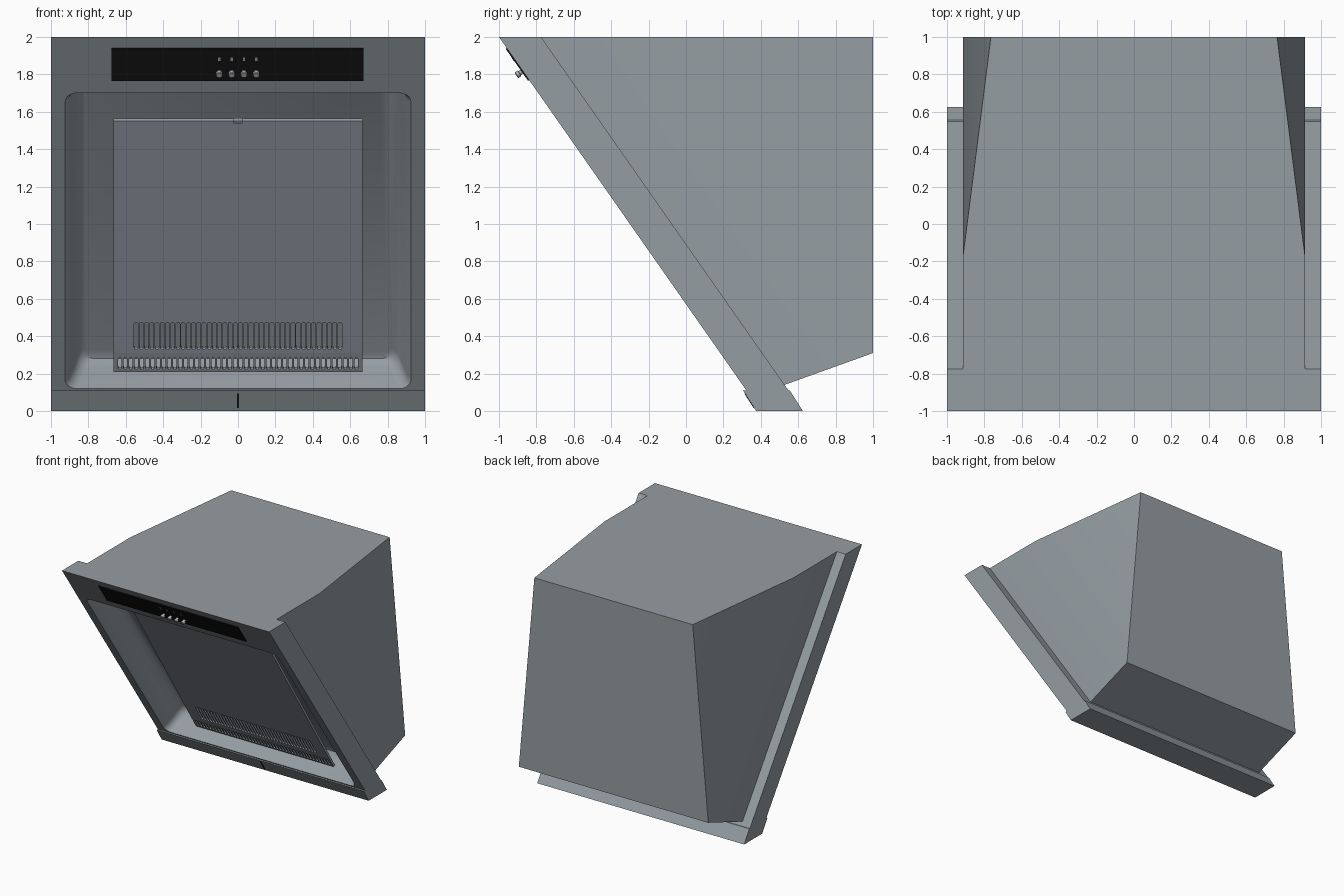
import bpy, bmesh, math
from mathutils import Vector

if "Cube" in bpy.data.objects:
    bpy.data.objects.remove(bpy.data.objects["Cube"])

TILT = math.radians(35)
SN, CS = math.sin(TILT), math.cos(TILT)


def P(x, s, d):
    """Point on the slanted front: s = distance down the slope, d = depth inwards."""
    return Vector((x, -1 + SN * s + CS * d, 2 - CS * s + SN * d))


def material(name, rgb):
    m = bpy.data.materials.new(name)
    m.diffuse_color = (*rgb, 1)
    m.use_nodes = True
    m.node_tree.nodes["Principled BSDF"].inputs["Base Color"].default_value = m.diffuse_color
    return m


STEEL = material("steel_grey", (0.30, 0.34, 0.365))
FILTER = material("filter_blue_grey", (0.34, 0.36, 0.43))
BLACK = material("panel_black", (0.008, 0.008, 0.008))
KNOB = material("knob_grey", (0.42, 0.43, 0.44))


def finish(name, bm, mat):
    bmesh.ops.recalc_face_normals(bm, faces=bm.faces)
    me = bpy.data.meshes.new(name)
    bm.to_mesh(me)
    bm.free()
    me.materials.append(mat)
    ob = bpy.data.objects.new(name, me)
    bpy.context.collection.objects.link(ob)
    return ob


def hull(name, pts, mat):
    """Convex solid around the points."""
    bm = bmesh.new()
    for p in pts:
        bm.verts.new(p)
    bmesh.ops.convex_hull(bm, input=bm.verts)
    bmesh.ops.dissolve_limit(bm, angle_limit=0.01, verts=bm.verts, edges=bm.edges)
    return finish(name, bm, mat)


def both(pts):
    """Mirror points across x."""
    return [(sx * x, y, z) for x, y, z in pts for sx in (-1, 1)]


def add_loft(bm, rings):
    vs = [[bm.verts.new(p) for p in r] for r in rings]
    n = len(vs[0])
    for a, b in zip(vs, vs[1:]):
        for i in range(n):
            j = (i + 1) % n
            bm.faces.new((a[i], a[j], b[j], b[i]))
    bm.faces.new(vs[0][::-1])
    bm.faces.new(vs[-1])


def round_rect(x0, x1, s0, s1, r, seg=5):
    out = []
    for cx, cs, a0 in ((x1 - r, s1 - r, 0), (x0 + r, s1 - r, 90),
                       (x0 + r, s0 + r, 180), (x1 - r, s0 + r, 270)):
        for k in range(seg + 1):
            a = math.radians(a0 + 90 * k / seg)
            out.append((cx + r * math.cos(a), cs + r * math.sin(a)))
    return out


def ring(outline, d):
    return [P(x, s, d) for x, s in outline]


def slope_box(name, x0, x1, s0, s1, d0, d1, mat):
    return hull(name, [P(x, s, d) for x in (x0, x1) for s in (s0, s1) for d in (d0, d1)], mat)


def cut(ob, cutter):
    """Boolean difference, applied at once."""
    mod = ob.modifiers.new("cut", 'BOOLEAN')
    mod.operation, mod.solver, mod.object = 'DIFFERENCE', 'EXACT', cutter
    me = bpy.data.meshes.new_from_object(ob.evaluated_get(bpy.context.evaluated_depsgraph_get()))
    ob.modifiers.clear()
    ob.data = me


def smooth(ob, angle=30):
    bpy.ops.object.select_all(action='DESELECT')
    ob.select_set(True)
    bpy.context.view_layer.objects.active = ob
    bpy.ops.object.shade_smooth_by_angle(angle=math.radians(angle))


# Slanted front slab, rear housing and bottom lip
frame = hull("front_frame", both([(1, -1, 2), (1, -0.775, 2), (1, 0.323, 0.11), (1, 0.548, 0.11)]), STEEL)
housing = hull("rear_housing", both([(0.915, -0.775, 2), (0.915, -0.18, 2), (0.765, 1, 2),
                                     (0.915, 1, 0.31), (0.915, 0.527, 0.14)]), STEEL)
hull("bottom_lip", both([(1, 0.305, 0.11), (1, 0.375, 0), (1, 0.625, 0), (1, 0.555, 0.11)]), STEEL)

# Rounded recess cut through the slab into the housing: depth, side, top and bottom inset
bm = bmesh.new()
rings = []
for d, side, top, bot in ((-0.03, 0, 0, 0), (0, 0, 0, 0), (0.03, 0.02, 0.005, 0.005),
                          (0.12, 0.045, 0.01, 0.015), (0.18, 0.06, 0.015, 0.022),
                          (0.21, 0.075, 0.025, 0.03), (0.225, 0.09, 0.035, 0.04), (0.23, 0.11, 0.05, 0.055)):
    rings.append(ring(round_rect(-0.925 + side, 0.925 - side, 0.366 + top, 2.295 - bot, 0.06), d))
add_loft(bm, rings)
recess = finish("recess_cutter", bm, STEEL)
cut(frame, recess)
cut(housing, recess)
bpy.data.objects.remove(recess)
smooth(frame)
smooth(housing)


# Filter plate in the recess, leaning slightly, with a vent band along its bottom
def plate_depth(s):
    return 0.15 - 0.055 * (s - 0.652) / 1.6


def sheet(name, s0, s1, mat):
    return hull(name, [P(x, s, plate_depth(s) + t) for x in (-0.665, 0.665)
                       for s in (s0, s1) for t in (0, 0.02)], mat)


def slots(ob, count, half, width, s0, s1):
    bm = bmesh.new()
    for i in range(count):
        x = -half + 2 * half * i / (count - 1)
        o = round_rect(x - width / 2, x + width / 2, s0, s1, width * 0.49, 3)
        add_loft(bm, [ring(o, 0.05), ring(o, 0.2)])
    cutter = finish("slot_cutter", bm, STEEL)
    cut(ob, cutter)
    bpy.data.objects.remove(cutter)


plate = sheet("filter_plate", 0.652, 2.133, FILTER)
slots(plate, 40, 0.545, 0.020, 1.938, 2.109)
band = sheet("filter_vent_band", 2.133, 2.252, STEEL)
slots(band, 44, 0.632, 0.018, 2.163, 2.236)
slope_box("filter_latch", -0.025, 0.025, 0.645, 0.662, 0.140, 0.165, STEEL)

# Black control panel with four knobs and a small mark above each
slope_box("control_panel", -0.675, 0.672, 0.073, 0.281, -0.007, 0.002, BLACK)
for i in range(4):
    x = -0.1 + i * 0.066
    bm = bmesh.new()
    circle = lambda r: [(x + r * math.cos(k * math.pi / 8), 0.222 + r * math.sin(k * math.pi / 8)) for k in range(16)]
    add_loft(bm, [ring(circle(0.012), -0.005), ring(circle(0.012), -0.02), ring(circle(0.018), -0.022),
                  ring(circle(0.018), -0.038), ring(circle(0.015), -0.042)])
    smooth(finish("knob_%d" % (i + 1), bm, KNOB))
    slope_box("knob_mark_%d" % (i + 1), x - 0.006, x + 0.006, 0.128, 0.152, -0.009, -0.006, KNOB)

# Thin dark mark in the middle of the lip
hull("lip_mark", both([(0.005, 0.311, 0.095), (0.005, 0.362, 0.015),
                       (0.005, 0.317, 0.095), (0.005, 0.368, 0.015)]), BLACK)
